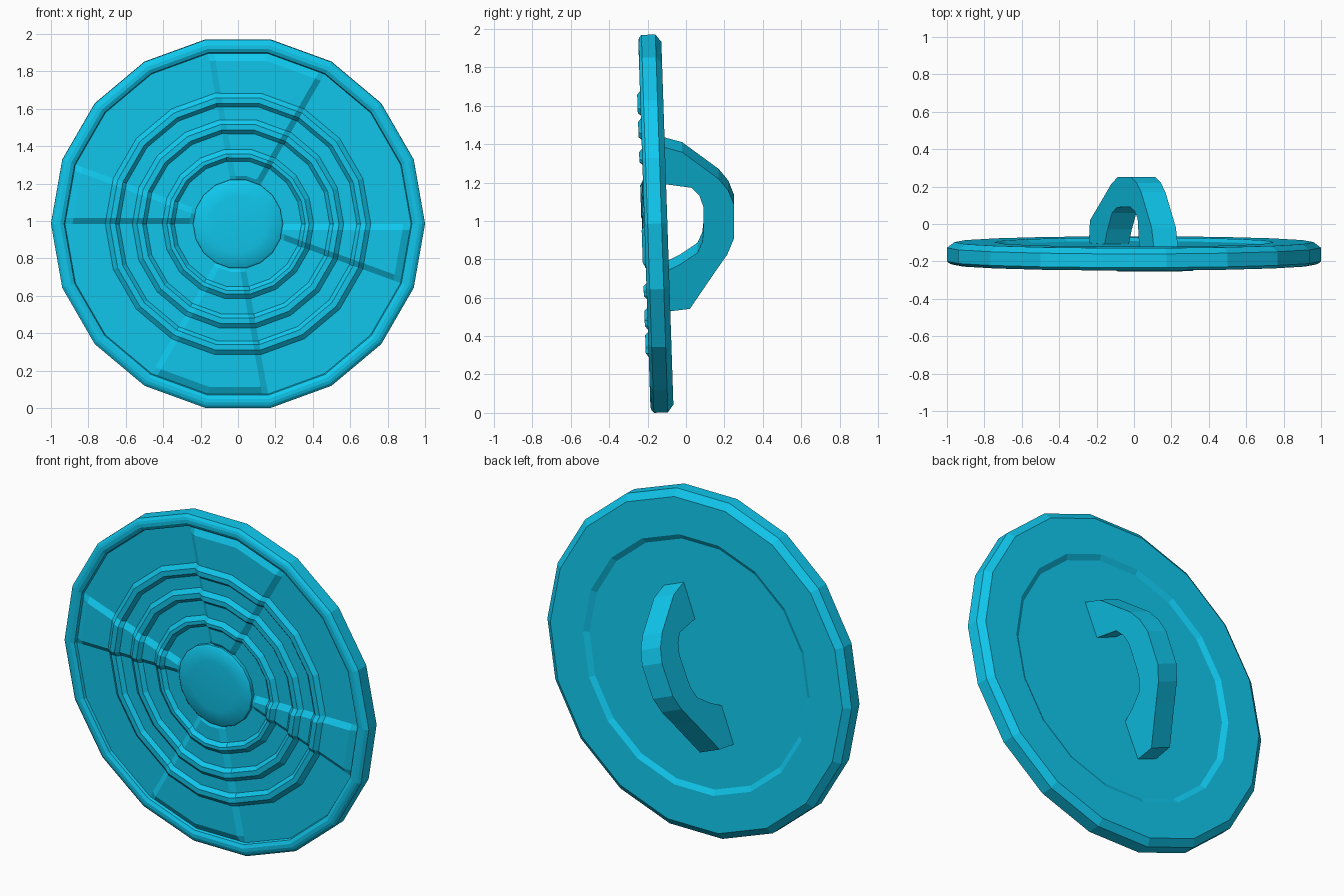
import bpy, bmesh, math

if "Cube" in bpy.data.objects:
    bpy.data.objects.remove(bpy.data.objects["Cube"])

SIDES = 18
STEP = 360 / SIDES
TILT = math.radians(1.9)
CENTRE = (0, -0.157, 0.986)

mat = bpy.data.materials.new("cyan_paint")
mat.diffuse_color = (0.005, 0.58, 0.86, 1)
mat.use_nodes = True
mat.node_tree.nodes["Principled BSDF"].inputs["Base Color"].default_value = mat.diffuse_color


def finish(bm, name, loc, rot):
    bmesh.ops.recalc_face_normals(bm, faces=bm.faces)
    me = bpy.data.meshes.new(name)
    bm.to_mesh(me)
    bm.free()
    me.materials.append(mat)
    ob = bpy.data.objects.new(name, me)
    ob.location, ob.rotation_euler = loc, rot
    bpy.context.collection.objects.link(ob)
    return ob


def on_polygon(r, deg):
    # point on an 18-sided ring with corner radius r
    d = math.radians(deg % STEP - STEP / 2)
    rr = r * math.cos(math.radians(STEP / 2)) / math.cos(d)
    a = math.radians(deg)
    return rr * math.cos(a), rr * math.sin(a)


def lathe(bm, rows):
    for a, b in zip(rows, rows[1:]):
        n = len(a)
        for i in range(n):
            j = (i + 1) % n
            bm.faces.new((a[i], a[j], b[j], b[i]))


# Shield: columns are (angle, inset side, raised amount)
sectors = [(60, 100), (160, 180), (240, 280), (340, 360)]
cols = []
for k in range(SIDES):
    deg = k * STEP
    inside = any(s < deg < e for s, e in sectors)
    if any(deg == e % 360 for s, e in sectors):
        cols.append((deg, -1, 1))
    cols.append((deg, 0, 1 if inside else 0))
    if any(deg == s for s, e in sectors):
        cols.append((deg, 1, 1))

# Profile rows: radius, height to the front, share of the sector lift
FLOOR, LIFT, RIDGE = 0.035, 0.02, 0.02
profile = [(0.2, FLOOR, 0), (0.225, FLOOR, 0), (0.26, FLOOR, 1)]
for r in (0.34, 0.49, 0.635):
    w = 0.075 if r > 0.4 else 0.065
    profile += [(r, FLOOR, 1), (r + 0.02, FLOOR + RIDGE, 1),
                (r + w - 0.025, FLOOR + RIDGE, 1), (r + w, FLOOR, 1)]
profile += [(0.885, FLOOR, 1), (0.925, FLOOR, 0), (0.93, 0.05, 0),
            (0.95, 0.06, 0), (0.97, 0.06, 0), (0.985, 0.055, 0),
            (1.0, 0.043, 0), (1.0, -0.03, 0), (0.96, -0.06, 0),
            (0.745, -0.06, 0), (0.715, -0.042, 0)]

bm = bmesh.new()
rows = []
for r, f, share in profile:
    row = []
    for deg, side, up in cols:
        x, z = on_polygon(r, deg + side * math.degrees(0.032 / r))
        row.append(bm.verts.new((x, -(f + LIFT * share * up), z)))
    rows.append(row)
lathe(bm, rows)
bm.faces.new(rows[0])
bm.faces.new(rows[-1])
finish(bm, "shield_disc", CENTRE, (TILT, 0, 0))

# Smooth low dome in the middle
bm = bmesh.new()
rows = []
for r, f in [(0.24, 0.03), (0.24, 0.055), (0.23, 0.063), (0.15, 0.069), (0.07, 0.072)]:
    rows.append([bm.verts.new((x, -f, z)) for x, z in
                 (on_polygon(r, k * STEP) for k in range(SIDES))])
lathe(bm, rows)
bm.faces.new(rows[0])
tip = bm.verts.new((0, -0.073, 0))
for i in range(SIDES):
    bm.faces.new((rows[-1][i], rows[-1][(i + 1) % SIDES], tip))
boss = finish(bm, "centre_boss", CENTRE, (TILT, 0, 0))
bpy.context.view_layer.objects.active = boss
boss.select_set(True)
bpy.ops.object.shade_smooth_by_angle(angle=math.radians(40))

# Diagonal grip on the back: outer and inner outline as (y, length)
outer = [(-0.14, 0.46), (-0.02, 0.425), (0.17, 0.275), (0.22, 0.21), (0.25, 0.13),
         (0.25, -0.06), (0.215, -0.15), (0.15, -0.25), (0.02, -0.455), (-0.13, -0.475)]
inner = [(-0.14, 0.25), (0.03, 0.225), (0.07, 0.18), (0.09, 0.12), (0.09, 0.08),
         (0.09, -0.03), (0.085, -0.08), (0.06, -0.14), (-0.03, -0.205), (-0.13, -0.26)]
HALF = 0.07
bm = bmesh.new()
rings = []
for o, i in zip(outer, inner):
    rings.append([bm.verts.new(p) for p in
                  ((-HALF, *o), (HALF, *o), (HALF, *i), (-HALF, *i))])
lathe(bm, rings)
bm.faces.new(rings[0])
bm.faces.new(rings[-1])
finish(bm, "back_handle", (0, 0, 0.99), (0, math.radians(22), 0))
